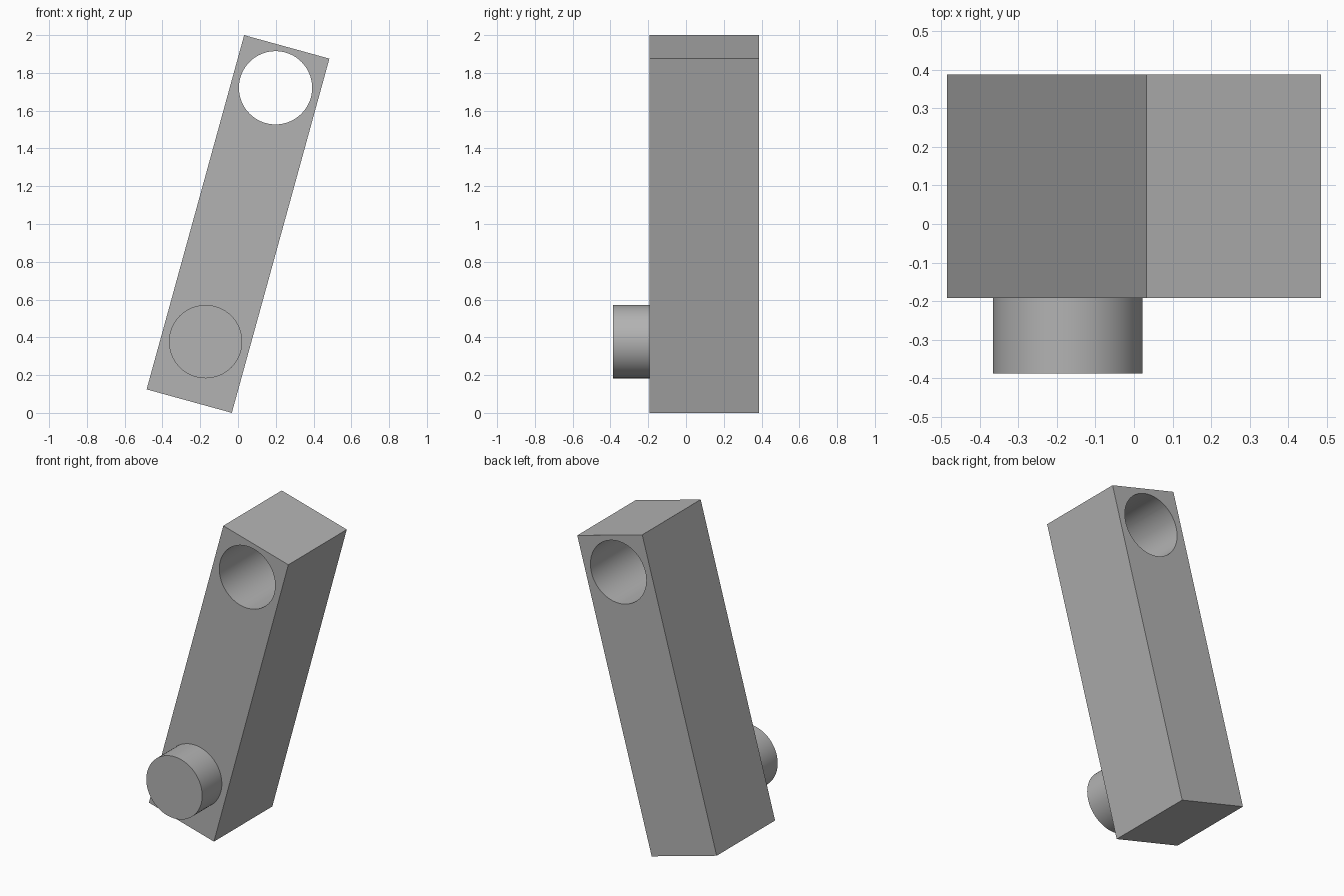
import bpy
import math
from mathutils import Matrix, Vector

cube = bpy.data.objects.get("Cube")
if cube:
    bpy.data.objects.remove(cube, do_unlink=True)

# Main dimensions, measured along the tilted arm
WIDTH, LENGTH = 0.468, 1.945
BACK, FACE, PEG_END = 0.387, -0.192, -0.387
RADIUS, HOLE_UP, PEG_UP = 0.194, 0.748, -0.646
TILT = Matrix.Translation((0, 0, 1)) @ Matrix.Rotation(math.radians(15.4), 4, 'Y')

grey = bpy.data.materials.new("plain grey")
grey.use_nodes = True
COLOUR = (0.45, 0.45, 0.45, 1)
grey.diffuse_color = COLOUR
grey.node_tree.nodes["Principled BSDF"].inputs["Base Color"].default_value = COLOUR


def round_bar(name, up, y0, y1):
    """Cylinder running front to back, placed along the tilted arm."""
    centre = TILT @ Vector((0, (y0 + y1) / 2, up))
    bpy.ops.mesh.primitive_cylinder_add(vertices=64, radius=RADIUS, depth=y1 - y0,
                                        location=centre, rotation=(math.pi / 2, 0, 0))
    bar = bpy.context.object
    bar.name = name
    bar.data.materials.append(grey)
    return bar


def select_only(obj):
    bpy.ops.object.select_all(action='DESELECT')
    obj.select_set(True)
    bpy.context.view_layer.objects.active = obj


# Tilted rectangular arm
bpy.ops.mesh.primitive_cube_add(size=1)
arm = bpy.context.object
arm.name = "arm"
arm.data.transform(Matrix.Translation((0, (BACK + FACE) / 2, 0))
                   @ Matrix.Diagonal((WIDTH, BACK - FACE, LENGTH, 1)))
arm.data.transform(TILT)
arm.data.materials.append(grey)

# Round hole through the upper end
cutter = round_bar("hole_cutter", HOLE_UP, FACE - 0.2, BACK + 0.2)
cutter.hide_render = True
hole = arm.modifiers.new("hole", 'BOOLEAN')
hole.operation = 'DIFFERENCE'
hole.solver = 'EXACT'
hole.object = cutter
select_only(arm)
bpy.ops.object.modifier_apply(modifier="hole")
bpy.data.objects.remove(cutter, do_unlink=True)

# Round peg on the front of the lower end
peg = round_bar("peg", PEG_UP, PEG_END, FACE)

# Smooth round walls, crisp edges
for part in (arm, peg):
    select_only(part)
    bpy.ops.object.shade_smooth_by_angle(angle=math.radians(30))
